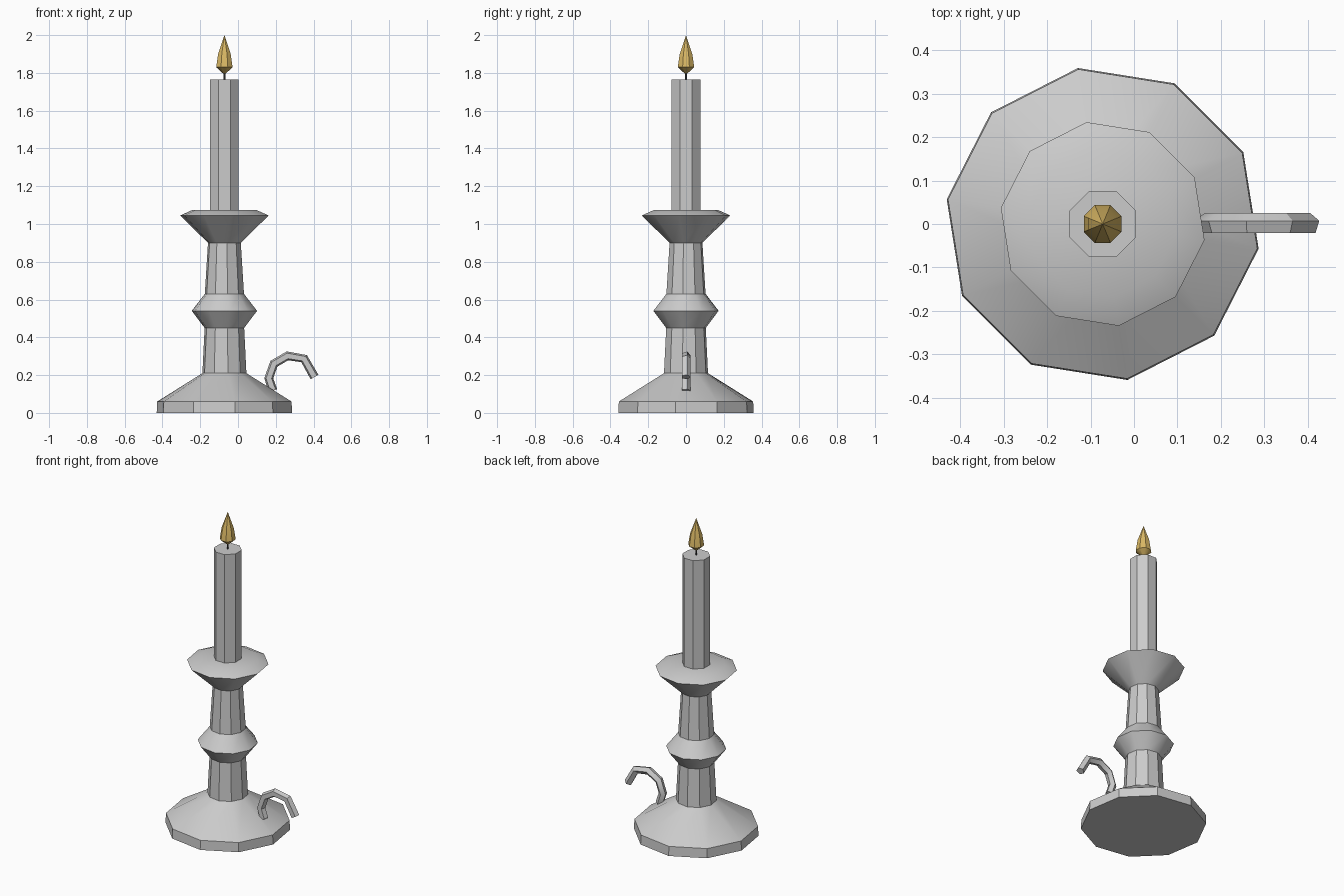
import bpy, bmesh
from math import cos, sin, pi, radians
from mathutils import Vector

cube = bpy.data.objects.get("Cube")
if cube:
    bpy.data.objects.remove(cube, do_unlink=True)

AXIS_X = -0.072


def material(name, rgb):
    m = bpy.data.materials.new(name)
    m.use_nodes = True
    m.diffuse_color = (*rgb, 1)
    m.node_tree.nodes["Principled BSDF"].inputs["Base Color"].default_value = (*rgb, 1)
    return m


grey = material("pale grey", (0.6, 0.6, 0.6))
gold = material("flame gold", (0.7, 0.48, 0.13))
dark = material("wick dark", (0.06, 0.06, 0.06))


def loft(name, rings, mat):
    """Skin a stack of equal vertex rings and cap both ends."""
    bm = bmesh.new()
    loops = [[bm.verts.new(p) for p in ring] for ring in rings]
    n = len(loops[0])
    for a, b in zip(loops, loops[1:]):
        for i in range(n):
            j = (i + 1) % n
            bm.faces.new((a[i], a[j], b[j], b[i]))
    bm.faces.new(loops[0][::-1])
    bm.faces.new(loops[-1])
    bmesh.ops.remove_doubles(bm, verts=bm.verts, dist=0.0005)
    bmesh.ops.recalc_face_normals(bm, faces=bm.faces)
    mesh = bpy.data.meshes.new(name)
    bm.to_mesh(mesh)
    bm.free()
    mesh.materials.append(mat)
    obj = bpy.data.objects.new(name, mesh)
    bpy.context.collection.objects.link(obj)
    bpy.ops.object.select_all(action='DESELECT')
    obj.select_set(True)
    bpy.context.view_layer.objects.active = obj
    bpy.ops.object.shade_smooth_by_angle(angle=radians(30))
    return obj


def lathe(name, profile, sides, turn, mat):
    """Turn a (radius, height) profile about the candle axis."""
    angles = [radians(turn) + 2 * pi * i / sides for i in range(sides)]
    rings = [[(AXIS_X + r * cos(a), r * sin(a), z) for a in angles] for r, z in profile]
    return loft(name, rings, mat)


# Turned holder: foot, stem, knob and drip cup
lathe("holder", [(0.363, 0), (0.36, 0.06), (0.118, 0.21), (0.106, 0.45),
                 (0.175, 0.54), (0.105, 0.63), (0.088, 0.9), (0.237, 1.045),
                 (0.17, 1.075)], 10, -9, grey)

# Candle, wick and flame
lathe("candle", [(0.082, 1.06), (0.082, 1.765)], 8, 22.5, grey)
lathe("wick", [(0.006, 1.76), (0.006, 1.82)], 6, 0, dark)
lathe("flame", [(0.008, 1.797), (0.047, 1.83), (0.036, 1.9), (0, 2.0)], 8, 22.5, gold)

# Hooked handle swept along a path in the xz plane
path = [Vector((x, 0, z)) for x, z in
        [(0.185, 0.118), (0.163, 0.183), (0.19, 0.26), (0.262, 0.302),
         (0.35, 0.287), (0.405, 0.19)]]
rings = []
for i, p in enumerate(path):
    along = (path[min(i + 1, len(path) - 1)] - path[max(i - 1, 0)]).normalized()
    side = Vector((0, 1, 0))
    out = along.cross(side)
    rings.append([p + 0.025 * (cos(a) * out + sin(a) * side)
                  for a in (2 * pi * k / 5 + 0.3 for k in range(5))])
loft("handle", rings, grey)
